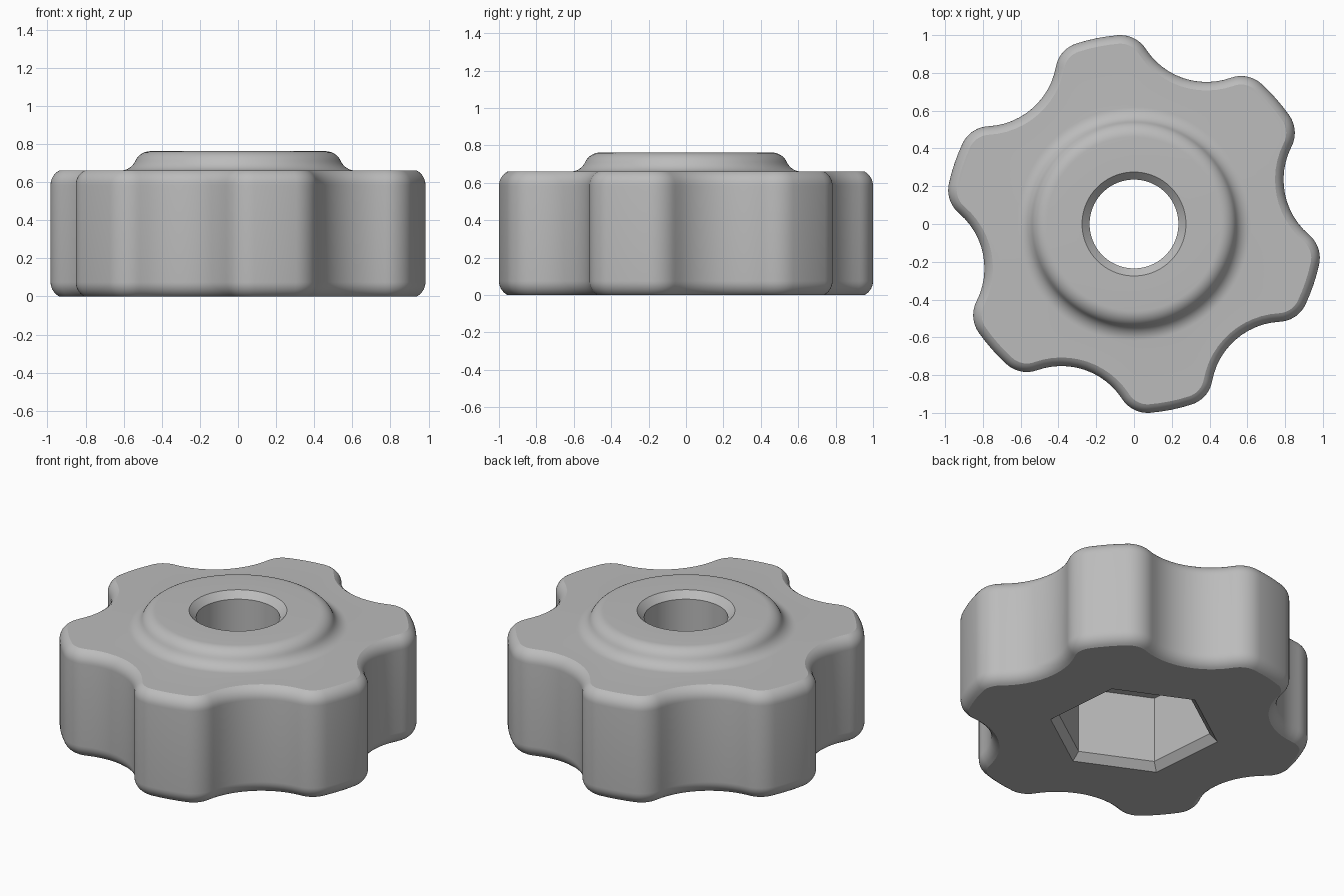
import bpy, bmesh, math
from mathutils import Vector

cube = bpy.data.objects.get("Cube")
if cube:
    bpy.data.objects.remove(cube, do_unlink=True)

# Main dimensions
LOBES = 6
FIRST_LOBE = math.radians(41.3)
OUTER, VALLEY, CORNER = 1.003, 0.815, 0.16
HALF_LOBE = math.radians(6.4)
BODY_TOP, BOSS_TOP = 0.66, 0.762
HOLE, HOLE_RIM = 0.235, 0.275
HEX_SIZE, HEX_CHAMFER, HEX_DEPTH = 0.485, 0.045, 0.455
HEX_TURN = math.radians(35)

grey = bpy.data.materials.new("grey")
grey.use_nodes = True
grey.diffuse_color = (0.5, 0.5, 0.5, 1)
grey.node_tree.nodes["Principled BSDF"].inputs["Base Color"].default_value = (0.5, 0.5, 0.5, 1)


def polar(radius, angle):
    return Vector((radius * math.cos(angle), radius * math.sin(angle)))


def lobed_samples():
    """Outline as (arc centre, signed radius, normal angle) around all lobes."""
    step = math.tau / LOBES
    reach = OUTER - CORNER
    c = polar(reach, step / 2 - HALF_LOBE)
    k = VALLEY - CORNER
    # Valley circle tangent to both neighbouring corner circles
    valley_dist = (reach ** 2 - k ** 2) / (2 * (c.x - k))
    corner_a, corner_b = polar(reach, HALF_LOBE), polar(reach, step - HALF_LOBE)
    valley = polar(valley_dist, step / 2)
    toward = valley - corner_a
    beta = math.atan2(toward.y, toward.x)
    arcs = [
        (Vector((0, 0)), OUTER, -HALF_LOBE, HALF_LOBE, 4),
        (corner_a, CORNER, HALF_LOBE, beta, 9),
        (valley, VALLEY - valley_dist, beta, step - beta, 12),
        (corner_b, CORNER, step - beta, step - HALF_LOBE, 9),
    ]
    samples = []
    for i in range(LOBES):
        turn = FIRST_LOBE + i * step
        for centre, r, start, end, n in arcs:
            spot = polar(centre.length, math.atan2(centre.y, centre.x) + turn)
            samples += [(spot, r, turn + start + (end - start) * j / n) for j in range(n)]
    return samples


def skin(name, rings, closed):
    """Bridge a stack of equal rings, as a closed tube or with end caps."""
    bm = bmesh.new()
    loops = [[bm.verts.new(p) for p in ring] for ring in rings]
    pairs = list(zip(loops, loops[1:]))
    if closed:
        pairs.append((loops[-1], loops[0]))
    else:
        bm.faces.new(loops[0])
        bm.faces.new(loops[-1])
    for a, b in pairs:
        for i in range(len(a)):
            j = (i + 1) % len(a)
            bm.faces.new((a[i], a[j], b[j], b[i]))
    bmesh.ops.recalc_face_normals(bm, faces=bm.faces)
    mesh = bpy.data.meshes.new(name)
    bm.to_mesh(mesh)
    bm.free()
    mesh.materials.append(grey)
    obj = bpy.data.objects.new(name, mesh)
    bpy.context.collection.objects.link(obj)
    return obj


samples = lobed_samples()
angles = []
for centre, r, n in samples:
    p = centre + polar(r, n)
    angles.append(math.atan2(p.y, p.x))


def lobed_ring(inset, z):
    return [(c + polar(r - inset, n)).to_3d() + Vector((0, 0, z)) for c, r, n in samples]


def round_ring(radius, z):
    return [polar(radius, a).to_3d() + Vector((0, 0, z)) for a in angles]


# Rounded rim: an arc that stops short of the flat faces
RIM, SWEEP, STEPS = 0.085, math.radians(62), 7
rim = []
for i in range(STEPS + 1):
    t = SWEEP * i / STEPS
    rim.append((RIM * (1 - math.cos(t)), RIM * (math.sin(SWEEP) - math.sin(t))))

# Boss: concave foot flowing into a convex shoulder
BEND, BOSS_R = math.radians(65.6), 0.46
bend_r = (BOSS_TOP - BODY_TOP) / 2 / (1 - math.cos(BEND))
foot_r = BOSS_R + 2 * bend_r * math.sin(BEND)
foot, shoulder = [], []
for i in range(9):
    t = BEND * i / 8
    dr, dz = bend_r * math.sin(t), bend_r * (1 - math.cos(t))
    foot.append((foot_r - dr, BODY_TOP + dz))
    shoulder.append((BOSS_R + dr, BOSS_TOP - dz))
boss = foot + shoulder[-2::-1]

# Knob body with its through hole
rings = [lobed_ring(d, h) for d, h in reversed(rim)]
rings += [lobed_ring(d, BODY_TOP - h) for d, h in rim]
rings += [round_ring(r, z) for r, z in boss]
rings += [round_ring(HOLE_RIM, BOSS_TOP),
          round_ring(HOLE, BOSS_TOP - (HOLE_RIM - HOLE)),
          round_ring(HOLE, 0)]
knob = skin("knob_body", rings, closed=True)

# Hexagonal nut socket with a chamfered mouth, cut from below
under = 0.05
inner = HEX_SIZE - HEX_CHAMFER
hex_rings = []
for r, z in [(HEX_SIZE + under, -under), (inner, HEX_CHAMFER), (inner, HEX_DEPTH)]:
    hex_rings.append([polar(r, HEX_TURN + i * math.tau / 6).to_3d() + Vector((0, 0, z))
                      for i in range(6)])
cutter = skin("socket_cutter", hex_rings, closed=False)
cutter.hide_render = True

cut = knob.modifiers.new("socket", 'BOOLEAN')
cut.operation = 'DIFFERENCE'
cut.solver = 'EXACT'
cut.object = cutter
bpy.ops.object.select_all(action='DESELECT')
knob.select_set(True)
bpy.context.view_layer.objects.active = knob
bpy.ops.object.modifier_apply(modifier=cut.name)
bpy.data.objects.remove(cutter, do_unlink=True)
bpy.ops.object.shade_smooth_by_angle(angle=math.radians(20))
